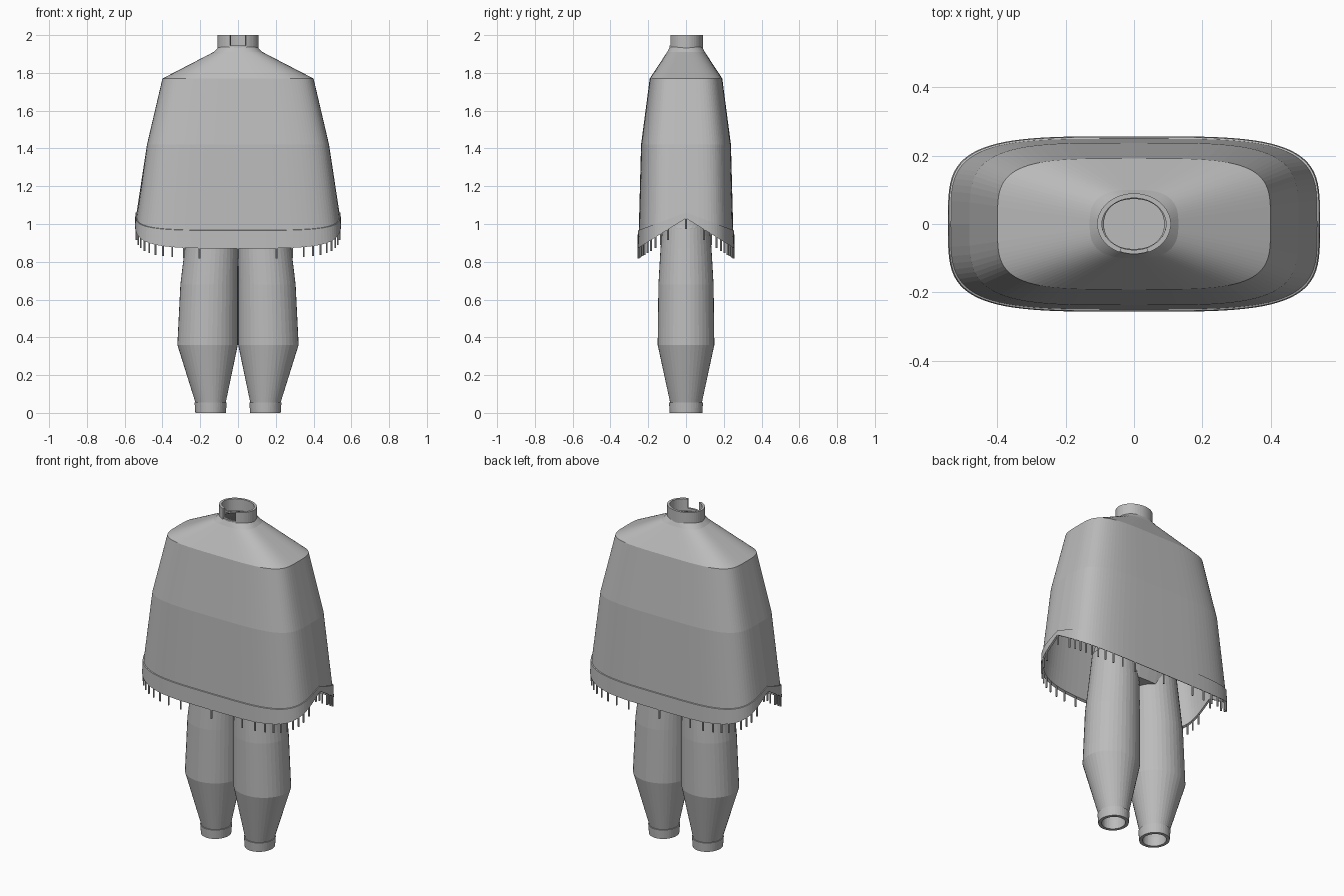
import bpy, bmesh, math

if "Cube" in bpy.data.objects:
    bpy.data.objects.remove(bpy.data.objects["Cube"])

mat = bpy.data.materials.new("grey_cloth")
mat.diffuse_color = (0.5, 0.5, 0.5, 1)
mat.use_nodes = True
mat.node_tree.nodes["Principled BSDF"].inputs["Base Color"].default_value = mat.diffuse_color


def finish(bm, name):
    bmesh.ops.recalc_face_normals(bm, faces=bm.faces)
    me = bpy.data.meshes.new(name)
    bm.to_mesh(me)
    bm.free()
    ob = bpy.data.objects.new(name, me)
    bpy.context.collection.objects.link(ob)
    me.materials.append(mat)
    return ob


def oval(t, rx, ry, n=2.0):
    """Point on a superellipse."""
    c, s = math.cos(t), math.sin(t)
    p = 2 / n
    return (rx * math.copysign(abs(c) ** p, c), ry * math.copysign(abs(s) ** p, s))


def loft(name, rings, seg, closed=False, caps=False):
    """rings: (cx, rx, ry, n, z) where z is a number or a function of y."""
    bm = bmesh.new()
    rows = []
    for cx, rx, ry, n, z in rings:
        row = []
        for i in range(seg):
            x, y = oval(2 * math.pi * i / seg, rx, ry, n)
            row.append(bm.verts.new((cx + x, y, z(y) if callable(z) else z)))
        rows.append(row)
    pairs = list(zip(rows, rows[1:])) + ([(rows[-1], rows[0])] if closed else [])
    for a, b in pairs:
        for i in range(seg):
            j = (i + 1) % seg
            bm.faces.new((a[i], a[j], b[j], b[i]))
    if caps:
        bm.faces.new(rows[0])
        bm.faces.new(rows[-1])
    return finish(bm, name)


def hem(y):
    return 1.03 - 0.62 * abs(y)


def trim(y):
    return 1.06 - 0.37 * abs(y)


# Poncho shell: outside from neck to hem, then back up the inside
w = 0.012
outer = [(0, 0.10, 0.085, 2.2, 1.94), (0, 0.13, 0.10, 2.8, 1.91),
         (0, 0.40, 0.192, 4, 1.77), (0, 0.482, 0.238, 4, 1.42),
         (0, 0.537, 0.25, 4, trim)]
band = [(0, 0.542, 0.255, 4, trim), (0, 0.545, 0.257, 4, hem)]
inner = [(c, rx - w, ry - w, n, z if callable(z) else z - w)
         for c, rx, ry, n, z in reversed(outer)]
inner.insert(0, (0, 0.545 - w, 0.257 - w, 4, hem))
loft("poncho", outer + band + inner, 88, closed=True)

# Fringe hanging from the hem
bm = bmesh.new()
for k in range(44):
    x, y = oval(2 * math.pi * k / 44, 0.54, 0.252, 4)
    made = bmesh.ops.create_cone(bm, cap_ends=True, segments=6, radius1=0.005,
                                 radius2=0.005, depth=0.065)
    bmesh.ops.translate(bm, verts=made["verts"], vec=(x, y, hem(y) - 0.0245))
finish(bm, "fringe")

# Collar band with a gap at the front
bm = bmesh.new()
gap = math.asin(0.042 / 0.108)
steps = 40
rows = []
for i in range(steps + 1):
    t = -math.pi / 2 + gap + (2 * math.pi - 2 * gap) * i / steps
    row = []
    for rx, ry, z in ((0.108, 0.09, 1.92), (0.108, 0.09, 2.0),
                      (0.094, 0.076, 2.0), (0.094, 0.076, 1.92)):
        x, y = oval(t, rx, ry)
        row.append(bm.verts.new((x, y, z)))
    rows.append(row)
for a, b in zip(rows, rows[1:]):
    for i in range(4):
        j = (i + 1) % 4
        bm.faces.new((a[i], a[j], b[j], b[i]))
bm.faces.new(rows[0])
bm.faces.new(rows[-1])
finish(bm, "collar")
loft("collar_base", [(0, 0.106, 0.088, 2, 1.915), (0, 0.106, 0.088, 2, 1.945),
                     (0, 0.094, 0.076, 2, 1.945), (0, 0.094, 0.076, 2, 1.915)],
     40, closed=True)

# Trouser legs with open cuffs
for side, s in (("left", 1), ("right", -1)):
    loft(side + "_trouser_leg", [
        (s * 0.138, 0.125, 0.12, 2, 1.04), (s * 0.141, 0.141, 0.135, 2, 0.87),
        (s * 0.153, 0.152, 0.146, 2, 0.68), (s * 0.161, 0.16, 0.15, 2, 0.36),
        (s * 0.145, 0.079, 0.083, 2, 0.05), (s * 0.145, 0.064, 0.068, 2, 0.05),
        (s * 0.155, 0.13, 0.13, 2, 0.36)], 40, caps=True)
    loft(side + "_cuff", [
        (s * 0.145, 0.085, 0.09, 2, 0.055), (s * 0.145, 0.081, 0.086, 2, 0.0),
        (s * 0.145, 0.063, 0.067, 2, 0.0), (s * 0.145, 0.063, 0.067, 2, 0.055)],
        40, closed=True)

# Hips joining the legs under the poncho
loft("hips", [(0, 0.25, 0.11, 2.5, 0.9), (0, 0.27, 0.13, 2.5, 0.98),
              (0, 0.25, 0.125, 2.5, 1.08)], 40, caps=True)
